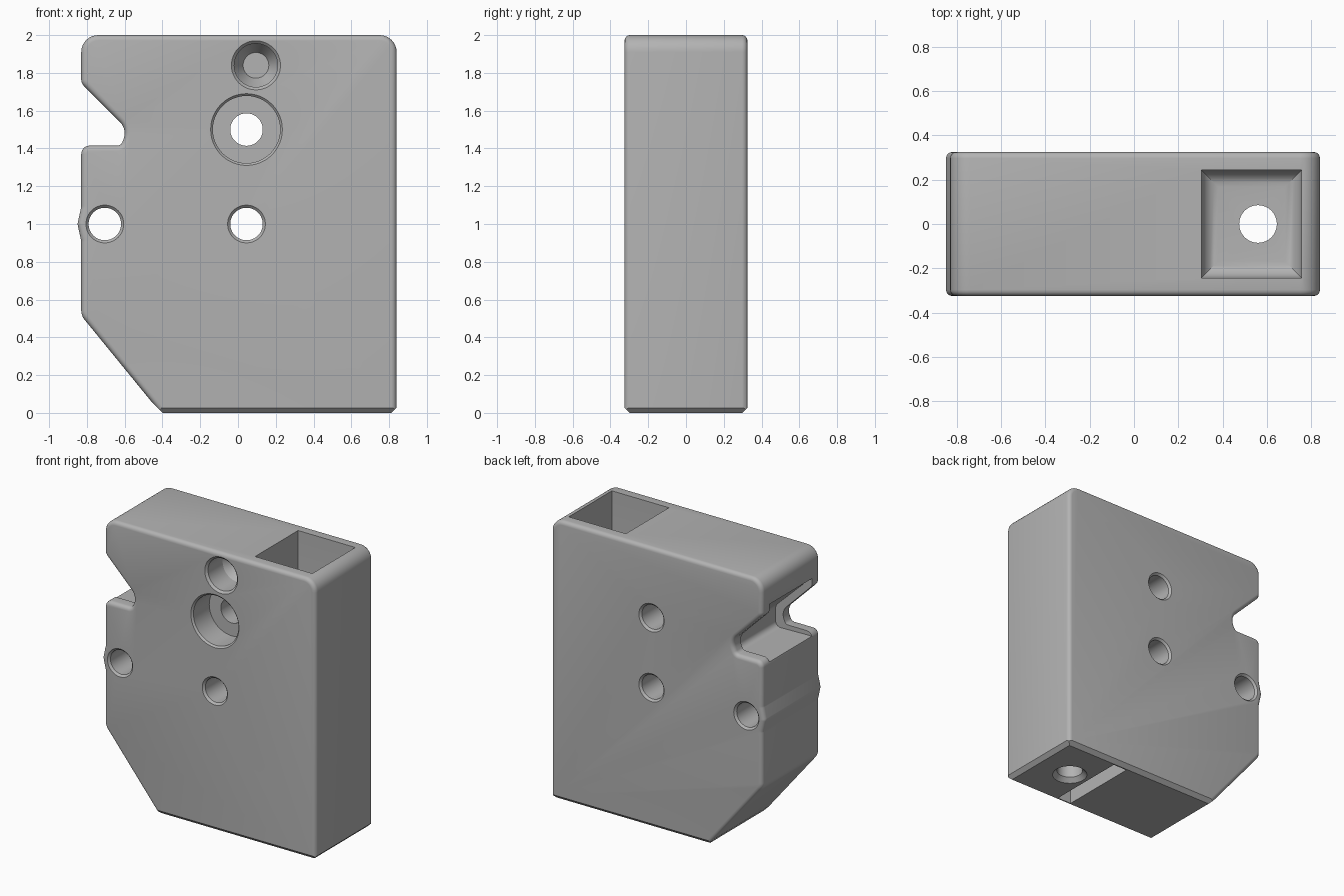
import bpy, bmesh, math
from mathutils import Vector, Matrix

cube = bpy.data.objects.get("Cube")
if cube:
    bpy.data.objects.remove(cube, do_unlink=True)

W, D = 0.84, 0.325   # half width, half depth

grey = bpy.data.materials.new("plain_grey")
grey.use_nodes = True
GREY = (0.45, 0.45, 0.45, 1)
grey.diffuse_color = GREY
grey.node_tree.nodes["Principled BSDF"].inputs["Base Color"].default_value = GREY


def make(name, bm):
    bmesh.ops.recalc_face_normals(bm, faces=bm.faces)
    me = bpy.data.meshes.new(name)
    bm.to_mesh(me)
    bm.free()
    me.materials.append(grey)
    ob = bpy.data.objects.new(name, me)
    bpy.context.scene.collection.objects.link(ob)
    return ob


def rounded(points, seg=8):
    """Round each corner (x, z, radius) of a closed outline."""
    out = []
    n = len(points)
    for i, (x, z, r) in enumerate(points):
        p = Vector((x, z))
        if r == 0:
            out.append(p)
            continue
        a = (Vector(points[i - 1][:2]) - p).normalized()
        b = (Vector(points[(i + 1) % n][:2]) - p).normalized()
        half = a.angle(b) / 2
        c = p + (a + b).normalized() * (r / math.sin(half))
        t = r / math.tan(half)
        s, e = p + a * t - c, p + b * t - c
        ang = s.angle_signed(e)
        for k in range(seg + 1):
            f = -ang * k / seg
            out.append(c + Vector((s.x * math.cos(f) - s.y * math.sin(f),
                                   s.x * math.sin(f) + s.y * math.cos(f))))
    return out


def slab(name, outline, half, rim=0):
    """Extrude an outline along y, optionally rounding both rims."""
    bm = bmesh.new()
    face = bm.faces.new([bm.verts.new((p.x, -half, p.y)) for p in outline])
    ext = bmesh.ops.extrude_face_region(bm, geom=[face])["geom"]
    bmesh.ops.translate(bm, vec=(0, 2 * half, 0),
                        verts=[g for g in ext if isinstance(g, bmesh.types.BMVert)])
    if rim:
        edges = [e for e in bm.edges if abs(e.verts[0].co.y - e.verts[1].co.y) < 1e-5]
        bmesh.ops.bevel(bm, geom=edges, offset=rim, segments=4, profile=0.5, affect='EDGES')
    return make(name, bm)


def lathe(name, profile, x, y, z, axis='Y', n=48):
    """Solid of revolution from (radius, distance along axis) pairs."""
    bm = bmesh.new()
    rings = []
    for r, h in profile:
        rings.append([bm.verts.new((r * math.cos(2 * math.pi * k / n),
                                    r * math.sin(2 * math.pi * k / n), h)) for k in range(n)])
    for a, b in zip(rings, rings[1:]):
        for k in range(n):
            j = (k + 1) % n
            bm.faces.new((a[k], a[j], b[j], b[k]))
    bm.faces.new(rings[0])
    bm.faces.new(rings[-1])
    if axis == 'Y':
        bmesh.ops.rotate(bm, verts=bm.verts, matrix=Matrix.Rotation(-math.pi / 2, 3, 'X'))
    bmesh.ops.translate(bm, verts=bm.verts, vec=(x, y, z))
    return make(name, bm)


def box(name, x0, x1, y, z0, z1, floor_round=0):
    bm = bmesh.new()
    bmesh.ops.create_cube(bm, size=1)
    bmesh.ops.scale(bm, verts=bm.verts, vec=(x1 - x0, 2 * y, z1 - z0))
    bmesh.ops.translate(bm, verts=bm.verts, vec=((x0 + x1) / 2, 0, (z0 + z1) / 2))
    if floor_round:
        low = [e for e in bm.edges if all(v.co.z < z0 + 0.001 for v in e.verts)]
        bmesh.ops.bevel(bm, geom=low, offset=floor_round, segments=6, profile=0.5, affect='EDGES')
    return make(name, bm)


def boolean(body, tool, op='DIFFERENCE'):
    tool.hide_render = True
    mod = body.modifiers.new(tool.name, 'BOOLEAN')
    mod.operation = op
    mod.solver = 'EXACT'
    mod.object = tool
    bpy.context.view_layer.objects.active = body
    bpy.ops.object.modifier_apply(modifier=mod.name)
    bpy.data.objects.remove(tool, do_unlink=True)


# Body outline: sloped lower corner, side bump and side notch
outline = rounded([
    (W, -0.1, 0), (W, 2.0, 0.09), (-0.83, 2.0, 0.09),
    (-0.83, 1.745, 0.05), (-0.585, 1.5, 0.085), (-0.62, 1.415, 0.03),
    (-0.83, 1.415, 0.045), (-0.83, 1.09, 0.05), (-0.85, 1.0, 0.05),
    (-0.83, 0.91, 0.05), (-0.83, 0.515, 0.08), (-0.328, -0.1, 0)])
body = slab("block_body", outline, D, rim=0.028)

# Flat base with a chamfered rim
bm = bmesh.new()
def base_ring(z):
    return [bm.verts.new(v) for v in ((-0.4 - z, -0.298 - z, z), (0.813 + z, -0.298 - z, z),
                                      (0.813 + z, 0.298 + z, z), (-0.4 - z, 0.298 + z, z))]
lo, hi = base_ring(0), base_ring(3)
bm.faces.new(lo)
bm.faces.new(hi)
for k in range(4):
    j = (k + 1) % 4
    bm.faces.new((lo[k], lo[j], hi[j], hi[k]))
boolean(body, make("base_trim", bm), 'INTERSECT')

# Wider pocket inside the side notch
boolean(body, slab("notch_pocket", rounded([
    (-0.9, 1.85, 0), (-0.79, 1.77, 0), (-0.54, 1.53, 0.06),
    (-0.54, 1.38, 0.04), (-0.77, 1.385, 0), (-0.9, 1.385, 0)]), 0.24))

# Through holes with chamfered rims
half_hole = [(0.11, D + 0.01), (0.1, D), (0.086, D - 0.014)]
through = [(r, -h) for r, h in half_hole] + half_hole[::-1]
for x, z in ((0.045, 1.0), (0.045, 1.5), (-0.705, 1.0)):
    boolean(body, lathe("through_hole", through, x, 0, z))

# Counterbore and blind conical socket on the front
boolean(body, lathe("counterbore", [(0.2, -0.01), (0.19, 0), (0.178, 0.012), (0.178, 0.19)],
                    0.045, -D, 1.5))
boolean(body, lathe("socket", [(0.14, -0.01), (0.13, 0), (0.115, 0.015), (0.115, 0.18), (0.068, 0.26)],
                    0.095, -D, 1.84))

# Top hopper, its outlet bore and the slot in the base
boolean(body, box("hopper", 0.305, 0.757, 0.243, 1.4, 2.1, floor_round=0.075))
boolean(body, lathe("outlet", [(0.125, -0.01), (0.115, 0), (0.085, 0.03), (0.085, 1.5)],
                    0.56, 0, 0, axis='Z'))
boolean(body, box("base_slot", 0.31, 0.42, 0.29, -0.1, 0.15))

bpy.ops.object.select_all(action='DESELECT')
body.select_set(True)
bpy.context.view_layer.objects.active = body
bpy.ops.object.shade_smooth_by_angle(angle=math.radians(30))
